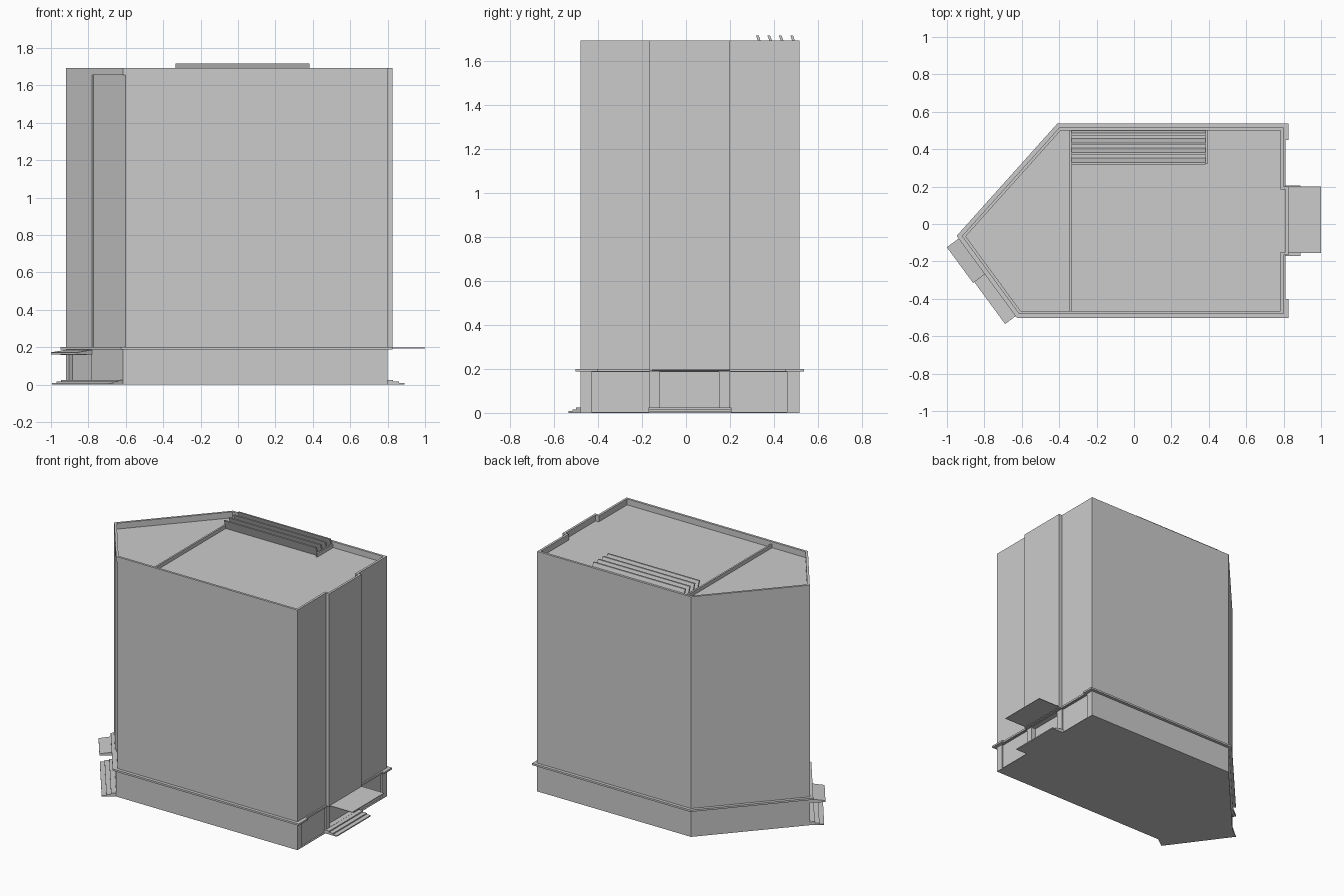
import bpy, bmesh, math
from mathutils import Vector

if "Cube" in bpy.data.objects:
    bpy.data.objects.remove(bpy.data.objects["Cube"])


def mesh_object(name, bm):
    bmesh.ops.recalc_face_normals(bm, faces=bm.faces)
    me = bpy.data.meshes.new(name)
    bm.to_mesh(me)
    bm.free()
    ob = bpy.data.objects.new(name, me)
    bpy.context.collection.objects.link(ob)
    return ob


def prism(name, pts, z0, z1):
    bm = bmesh.new()
    f = bm.faces.new([bm.verts.new((x, y, z0)) for x, y in pts])
    ext = bmesh.ops.extrude_face_region(bm, geom=[f])
    for v in ext["geom"]:
        if isinstance(v, bmesh.types.BMVert):
            v.co.z = z1
    if f.is_valid is False or len(bm.faces) < len(pts) + 2:
        bm.faces.ensure_lookup_table()
        if not any(all(abs(v.co.z - z0) < 1e-6 for v in g.verts) for g in bm.faces):
            bm.faces.new([v for v in bm.verts if abs(v.co.z - z0) < 1e-6])
    return mesh_object(name, bm)


def box(name, x0, x1, y0, y1, z0, z1):
    return prism(name, [(x0, y0), (x1, y0), (x1, y1), (x0, y1)], z0, z1)


def cut(ob, cutter):
    m = ob.modifiers.new("cut", "BOOLEAN")
    m.operation = "DIFFERENCE"
    m.solver = "EXACT"
    m.object = cutter
    cutter.hide_render = True
    cutter.hide_set(True)


def inset(pts, d):
    # offset a counter-clockwise outline inwards by d
    out, n = [], len(pts)
    for i in range(n):
        p, q, r = (Vector(pts[(i + k) % n]) for k in (-1, 0, 1))
        a, b = (q - p).normalized(), (r - q).normalized()
        na, nb = Vector((-a.y, a.x)), Vector((-b.y, b.x))
        out.append(tuple(q + (na + nb) * d / (1 + na.dot(nb))))
    return out


# Frame of the angled wall: t runs along it, n points outwards
A, B = Vector((-0.92, -0.065)), Vector((-0.615, -0.48))
D = (B - A).normalized()
N = Vector((D.y, -D.x))
L = (B - A).length


def wall_quad(t0, t1, n0, n1):
    return [tuple(A + D * t + N * n)
            for t, n in ((t0, n0), (t0, n1), (t1, n1), (t1, n0))]


# Main block, with its upper projecting bay on the right
main = [tuple(A), tuple(B), (0.80, -0.48), (0.80, 0.515), (-0.40, 0.515)]
lower = prism("ground_floor", main, 0, 0.19)
bay = [(0.80, -0.165), (0.825, -0.165), (0.825, 0.20), (0.80, 0.20)]
upper_outline = main[:3] + bay + main[3:]
upper = prism("upper_floors", upper_outline, 0.19, 1.692)

# Roof well behind the parapet
cut(upper, prism("roof_cutter", inset(upper_outline, 0.016), 1.65, 1.8))
# Shallow recess on the angled wall
cut(upper, prism("wall_recess_cutter", wall_quad(0.237, L + 0.03, -0.01, 0.05), 0.2, 1.655))
# Ground floor recesses: side entrance, windows and angled doorway
cut(lower, box("entrance_cutter", 0.765, 0.9, -0.12, 0.15, 0.025, 0.185))
for name, y0, y1 in (("front", -0.43, -0.165), ("back", 0.20, 0.46)):
    cut(lower, box(name + "_window_cutter", 0.79, 0.9, y0, y1, 0.004, 0.185))
cut(lower, prism("doorway_cutter", wall_quad(0.03, 0.225, -0.02, 0.05), 0.025, 0.16))

# Ledge around the ground floor, thicker at the corners
ledge = inset(main, -0.022)
prism("ledge", [ledge[0], ledge[1], (0.825, ledge[2][1]), (0.825, -0.40), (0.81, -0.40),
                (0.81, 0.45), (0.825, 0.45), (0.825, ledge[3][1]), ledge[4]], 0.187, 0.2)

# Roof divider and louvres
box("roof_divider", -0.347, -0.335, -0.464, 0.499, 1.65, 1.675)
box("louvre_end", 0.383, 0.393, 0.32, 0.499, 1.645, 1.675)
for i in range(4):
    y = 0.318 + 0.052 * i
    bm = bmesh.new()
    prof = [(y, 1.716), (y + 0.012, 1.716), (y + 0.036, 1.65), (y + 0.024, 1.65)]
    ends = [[bm.verts.new((x, *p)) for p in prof] for x in (-0.333, 0.383)]
    for e in ends:
        bm.faces.new(e)
    for k in range(4):
        j = (k + 1) % 4
        bm.faces.new((ends[0][k], ends[0][j], ends[1][j], ends[1][k]))
    mesh_object("louvre_slat", bm)

# Side entrance: thin canopy and steps
box("entrance_canopy", 0.80, 1.0, -0.155, 0.20, 0.193, 0.197)
for i in range(3):
    box("entrance_step", 0.79, 0.89 - 0.03 * i, -0.17, 0.207, 0, 0.008 * (i + 1))

# Angled wall: full-length steps and sloping canopy
for i in range(3):
    prism("corner_step", wall_quad(0, L, -0.01, 0.092 - 0.03 * i), 0, 0.008 * (i + 1))
canopy = prism("corner_canopy", wall_quad(0.0, 0.237, 0, 0.10), 0.158, 0.186)
for v in canopy.data.vertices:
    if (v.co.xy - A).dot(N) > 0.05:
        v.co.z = 0.162 if v.co.z < 0.17 else 0.172
